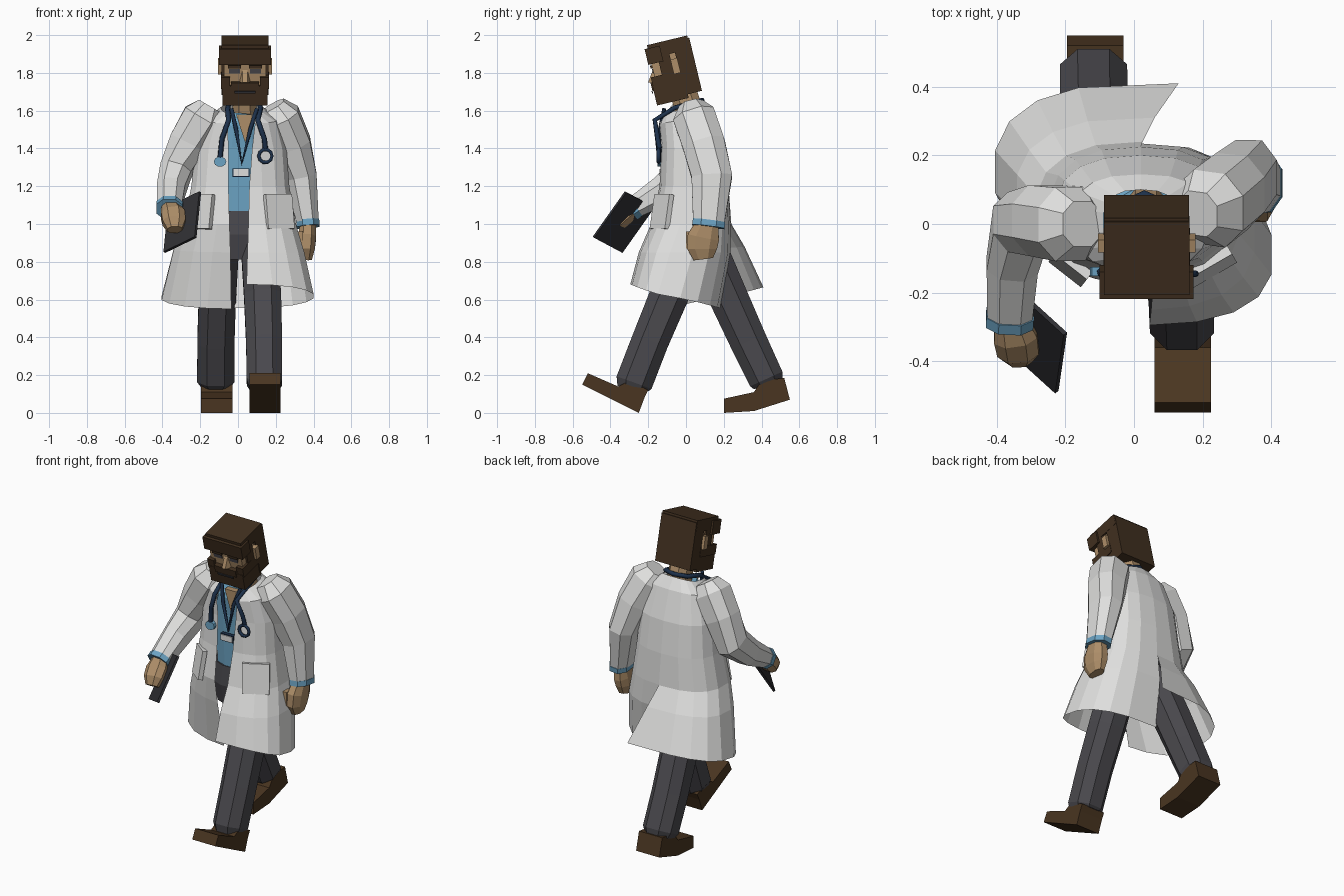
import bpy, bmesh, math
from mathutils import Vector, Matrix

def mat(name, r, g, b):
    m = bpy.data.materials.new(name)
    m.diffuse_color = (r, g, b, 1)
    return m

WHITE = mat("coat white", .74, .74, .73)
SKIN = mat("skin tan", .42, .27, .14)
HAIR = mat("hair brown", .052, .029, .014)
SHOE = mat("shoe brown", .068, .036, .015)
GREY = mat("trouser grey", .068, .066, .075)
BLUE = mat("scrubs blue", .15, .37, .55)
NAVY = mat("navy", .012, .03, .07)
SLATE = mat("clipboard slate", .03, .03, .035)

def mesh(name, verts, faces, m):
    me = bpy.data.meshes.new(name)
    me.from_pydata([tuple(v) for v in verts], [], faces)
    bm = bmesh.new()
    bm.from_mesh(me)
    bmesh.ops.recalc_face_normals(bm, faces=bm.faces)
    bm.to_mesh(me)
    bm.free()
    me.materials.append(m)
    ob = bpy.data.objects.new(name, me)
    bpy.context.collection.objects.link(ob)
    return ob

def loft(name, rings, m, closed=True):
    n = len(rings[0])
    verts = [p for r in rings for p in r]
    faces = []
    for i in range(len(rings) - 1):
        for j in range(n if closed else n - 1):
            k = (j + 1) % n
            faces.append((i*n + j, i*n + k, (i+1)*n + k, (i+1)*n + j))
    if closed:
        faces += [tuple(range(n)), tuple(range(len(verts) - n, len(verts)))]
    return mesh(name, verts, faces, m)

def power(v, p):
    return math.copysign(abs(v) ** p, v)

def limb(name, path, m, sides=8, p=.85):
    """Tube through (x, y, z, half width, half depth) stations."""
    rings = []
    pts = [Vector(s[:3]) for s in path]
    for i, s in enumerate(path):
        t = (pts[min(i+1, len(pts)-1)] - pts[max(i-1, 0)]).normalized()
        u = Vector((1, 0, 0))
        u = (u - t * u.dot(t)).normalized()
        v = t.cross(u)
        a = [2 * math.pi * (j + .5) / sides for j in range(sides)]
        rings.append([pts[i] + u * s[3] * power(math.cos(q), p) + v * s[4] * power(math.sin(q), p) for q in a])
    return loft(name, rings, m)

def box(name, x, y, z, m, M=Matrix()):
    v = [M @ Vector((a, b, c)) for c in z for b in y for a in x]
    return mesh(name, v, [(0, 1, 3, 2), (4, 5, 7, 6), (0, 1, 5, 4), (2, 3, 7, 6), (0, 2, 6, 4), (1, 3, 7, 5)], m)

def prism(name, prof, x0, x1, m):
    """Side outline (y, z) extruded along x."""
    return loft(name, [[(x, y, z) for y, z in prof] for x in (x0, x1)], m)

def wire(name, pts, r, m, cyclic=False):
    cu = bpy.data.curves.new(name, 'CURVE')
    cu.dimensions = '3D'
    cu.bevel_depth = r
    cu.bevel_resolution = 1
    cu.use_fill_caps = True
    s = cu.splines.new('POLY')
    s.points.add(len(pts) - 1)
    for q, p in zip(s.points, pts):
        q.co = (*p, 1)
    s.use_cyclic_u = cyclic
    cu.materials.append(m)
    ob = bpy.data.objects.new(name, cu)
    bpy.context.collection.objects.link(ob)

# Coat: two half shells meeting at the back seam, split below the waist
def coat_half(name, rows):
    """Rows: front z, back z, front edge x, front y, outer x, side y, back y, back edge x."""
    rings = []
    for zf, zb, xf, yf, xo, ys, yb, xb in rows:
        ring = []
        for j in range(10):
            th = math.pi * j / 9
            c = power(math.cos(th), .8)
            x = xf if j == 0 else xb if j == 9 else .02 + (xo - .02) * math.sin(th) ** .8
            y = ys + (yf - ys if c > 0 else ys - yb) * c
            ring.append((x, y, zf + (zb - zf) * (1 - math.cos(th)) / 2))
        rings.append(ring)
    loft(name, rings, WHITE, closed=False)

coat_half("coat_left_half", [
    (1.58, 1.645, .095, -.125, .135, .01, .10, .02), (1.53, 1.58, .09, -.14, .22, .02, .145, .02),
    (1.40, 1.40, .075, -.13, .26, .03, .20, .02), (1.20, 1.20, .06, -.14, .275, .03, .225, .02),
    (1.00, 1.00, .055, -.185, .31, .02, .235, .015), (.85, .85, .05, -.25, .355, -.03, .235, .0),
    (.68, .555, .045, -.295, .405, -.10, .18, -.02)])
coat_half("coat_right_half", [
    (1.58, 1.645, -.065, -.125, -.09, .01, .10, .02), (1.53, 1.58, -.055, -.14, -.18, .02, .145, .02),
    (1.40, 1.40, -.05, -.13, -.23, .03, .20, .02), (1.20, 1.20, -.05, -.14, -.25, .03, .225, .02),
    (1.00, 1.00, -.045, -.17, -.29, .03, .24, .025), (.85, .88, -.04, -.15, -.345, .09, .31, .06),
    (.55, .665, -.035, -.09, -.41, .15, .41, .13)])

# Pockets
for name, x, y, ang, w in (("left_pocket", .217, -.128, 30, .08), ("right_pocket", -.185, -.125, -38, .06)):
    M = (Matrix.Translation((x, y, 1.065)) @ Matrix.Rotation(math.radians(ang), 4, 'Z')
         @ Matrix.Rotation(math.radians(-9), 4, 'X'))
    box(name, (-w, w), (-.014, .014), (-.092, .092), WHITE, M)

# Scrubs top, hips and neck
limb("scrubs_top", [(.02, .03, 1.04, .16, .125), (.02, .035, 1.25, .17, .135), (.02, .03, 1.42, .17, .135),
                    (.025, .005, 1.53, .14, .12), (.03, .01, 1.575, .09, .095)], BLUE, 12)
limb("hips", [(.01, .03, 1.07, .165, .13), (.01, .03, .95, .19, .14), (.01, .04, .82, .16, .12)], GREY, 12)
limb("neck", [(.035, .04, 1.52, .07, .08), (.035, -.02, 1.72, .065, .075)], SKIN)
V = [(-.01, -.122, 1.58), (.085, -.122, 1.58), (.038, -.122, 1.43)]
mesh("neck_opening", V + [(x, y + .04, z) for x, y, z in V],
     [(0, 1, 2), (3, 4, 5), (0, 1, 4, 3), (1, 2, 5, 4), (2, 0, 3, 5)], SKIN)
wire("neckline_trim", [(-.035, -.115, 1.61), (-.01, -.138, 1.5), (.02, -.125, 1.32), (.065, -.138, 1.5),
                       (.10, -.115, 1.61)], .011, NAVY)

# Name badge
box("badge_frame", (-.03, .06), (-.135, -.11), (1.25, 1.295), NAVY)
box("badge_card", (-.025, .055), (-.14, -.135), (1.255, 1.29), WHITE)

# Stethoscope draped round the neck
wire("stethoscope_tube", [(-.095, -.14, 1.35), (-.085, -.15, 1.45), (-.05, -.165, 1.55), (-.055, -.06, 1.615),
                          (-.045, .05, 1.645), (.03, .085, 1.655), (.11, .05, 1.645), (.12, -.06, 1.615),
                          (.105, -.165, 1.55), (.14, -.15, 1.45), (.145, -.14, 1.40)], .014, NAVY)
ring = [(math.cos(a * math.pi / 5), math.sin(a * math.pi / 5)) for a in range(10)]
wire("stethoscope_loop", [(.145 + .035 * c, -.145, 1.36 + .035 * s) for c, s in ring], .01, NAVY, True)
loft("chest_piece", [[(-.095 + .033 * c, y, 1.33 + .027 * s) for c, s in ring] for y in (-.152, -.125)], BLUE)

# Arms, cuffs and hands
limb("left_sleeve", [(.185, .03, 1.625, .07, .07), (.22, .045, 1.565, .115, .12), (.285, .095, 1.42, .108, .12),
                     (.335, .137, 1.25, .088, .115), (.37, .12, 1.0, .062, .088)], WHITE)
limb("left_cuff", [(.369, .122, 1.018, .065, .092), (.372, .118, .985, .065, .092)], BLUE)
limb("left_hand", [(.37, .113, 1.0, .045, .065), (.367, .092, .93, .05, .09), (.363, .085, .87, .047, .085),
                   (.36, .092, .815, .033, .055)], SKIN)
box("left_thumb", (.318, .345), (.0, .05), (.85, .96), SKIN)
limb("right_sleeve", [(-.15, .0, 1.625, .07, .07), (-.185, .0, 1.565, .115, .115), (-.265, .01, 1.43, .108, .11),
                      (-.33, .0, 1.28, .09, .105), (-.355, -.12, 1.18, .08, .085),
                      (-.362, -.27, 1.09, .07, .062)], WHITE)
limb("right_cuff", [(-.361, -.262, 1.096, .074, .066), (-.363, -.29, 1.078, .074, .066)], BLUE)
limb("right_hand", [(-.36, -.27, 1.085, .05, .05), (-.345, -.325, 1.05, .068, .058),
                    (-.338, -.365, 1.01, .065, .055), (-.335, -.39, .97, .042, .035)], SKIN)

# Clipboard
A, B, C = Vector((-.2, -.32, 1.17)), Vector((-.225, -.49, .93)), Vector((-.39, -.34, .85))
quad = [A, B, C, A + C - B]
nrm = (B - A).cross(C - B).normalized() * .007
loft("clipboard", [[q - nrm for q in quad], [q + nrm for q in quad]], SLATE)

# Legs and shoes in mid stride
limb("left_leg", [(.105, .02, .95, .10, .12), (.13, -.09, .62, .105, .11), (.138, -.19, .38, .102, .105),
                  (.14, -.275, .16, .1, .105), (.14, -.28, .13, .085, .09)], GREY)
limb("right_leg", [(-.085, .07, .95, .10, .12), (-.11, .23, .60, .105, .11), (-.117, .33, .38, .105, .105),
                   (-.118, .425, .18, .105, .1), (-.118, .435, .15, .085, .085)], GREY)
prism("left_shoe", [(-.55, .15), (-.52, .21), (-.36, .14), (-.30, .17), (-.20, .12), (-.22, .08), (-.25, .0)], .06, .225, SHOE)
prism("right_shoe", [(.2, 0), (.36, .01), (.55, .07), (.52, .185), (.40, .17), (.36, .11), (.2, .075)], -.195, -.03, SHOE)

# Head, tilted forward
H = Matrix.Translation((.037, -.057, 1.815)) @ Matrix.Rotation(math.radians(13.5), 4, 'X')
def head(name, x, y, z, m):
    box(name, x, y, z, m, H)
head("face", (-.112, .112), (-.115, .08), (-.13, .14), SKIN)
head("hair_top", (-.125, .125), (-.115, .104), (.09, .163), HAIR)
head("fringe", (-.137, .137), (-.132, -.05), (.06, .145), HAIR)
head("hair_back", (-.124, .124), (.02, .112), (-.14, .15), HAIR)
head("beard", (-.12, .12), (-.137, .035), (-.16, -.055), HAIR)
head("moustache", (-.075, .075), (-.143, -.10), (-.08, -.035), HAIR)
head("mouth", (-.055, .055), (-.148, -.143), (-.092, -.08), SLATE)
for s, n in ((-1, "right"), (1, "left")):
    def sided(part, a, b, y, z, m):
        head(n + "_" + part, sorted((s * a, s * b)), y, z, m)
    sided("sideburn", .09, .124, (-.075, -.01), (-.06, .09), HAIR)
    sided("beard_side", .08, .126, (-.135, .03), (-.07, -.008), HAIR)
    sided("ear", .10, .142, (-.012, .025), (-.02, .06), SKIN)
    sided("brow", .022, .09, (-.125, -.11), (.038, .054), HAIR)
    sided("eye", .027, .085, (-.119, -.11), (.01, .033), GREY)
N = [H @ Vector(p) for p in ((-.012, -.114, .03), (.012, -.114, .03), (.03, -.114, -.04), (-.03, -.114, -.04),
                             (-.012, -.155, -.03), (.012, -.155, -.03))]
mesh("nose", N, [(0, 1, 5, 4), (1, 2, 5), (0, 4, 3), (3, 4, 5, 2), (0, 3, 2, 1)], SKIN)
